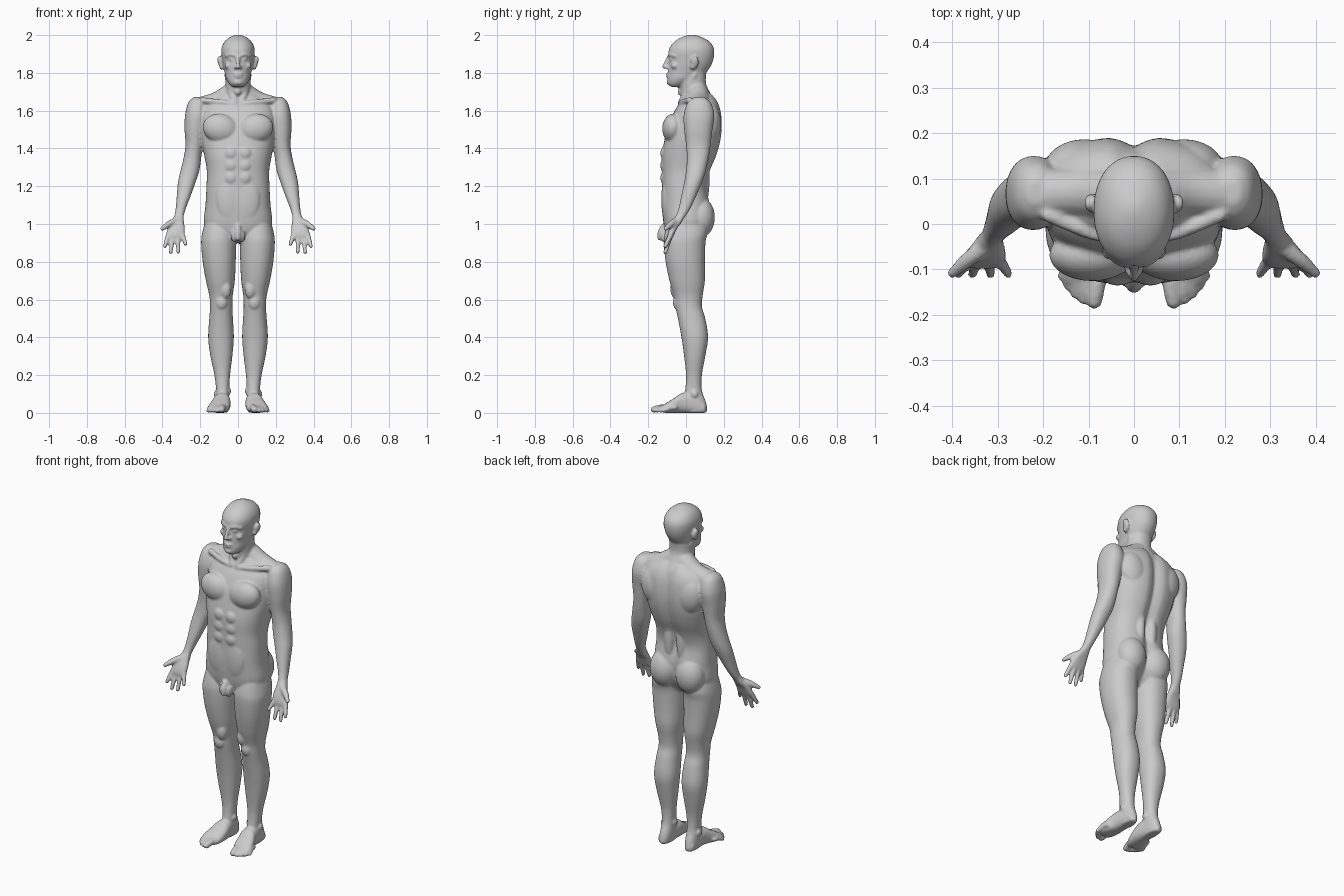
import bpy, bmesh
from math import sin, cos, pi, exp
from mathutils import Vector, Matrix

bm = bmesh.new()


def skin(rings, both):
    """Close a stack of rings into a solid, optionally with its mirror image."""
    for s in ((1, -1) if both else (1,)):
        vs = [[bm.verts.new((s * p[0], p[1], p[2])) for p in r] for r in rings]
        n = len(vs[0])
        for a, b in zip(vs, vs[1:]):
            for i in range(n):
                bm.faces.new((a[i], a[(i + 1) % n], b[(i + 1) % n], b[i]))
        bm.faces.new(vs[0][::-1])
        bm.faces.new(vs[-1])


def spline(rows, steps=4):
    """Catmull-Rom through rows of numbers."""
    out = []
    for i in range(len(rows) - 1):
        p0, p1 = rows[max(i - 1, 0)], rows[i]
        p2, p3 = rows[i + 1], rows[min(i + 2, len(rows) - 1)]
        for k in range(steps):
            t = k / steps
            out.append([0.5 * (2 * b + (c - a) * t + (2 * a - 5 * b + 4 * c - d) * t * t
                               + (3 * b - a - 3 * c + d) * t ** 3)
                        for a, b, c, d in zip(p0, p1, p2, p3)])
    return out + [list(rows[-1])]


def loft(rows, both=True, power=2.2, along_y=False, groove=0, n=40):
    """Rows are (position, x0, x1, b0, b1): bounds of each cross-section."""
    rings = []
    for t, x0, x1, b0, b1 in spline(rows):
        ring = []
        for i in range(n):
            c, s = cos(2 * pi * i / n), sin(2 * pi * i / n)
            x = (x0 + x1) / 2 + (x1 - x0) / 2 * abs(c) ** (2 / power) * (1 if c > 0 else -1)
            b = (b0 + b1) / 2 + (b1 - b0) / 2 * abs(s) ** (2 / power) * (1 if s > 0 else -1)
            if s > 0:
                b -= groove * exp(-(x / 0.03) ** 2)
            ring.append((x, t, b) if along_y else (x, b, t))
        rings.append(ring)
    skin(rings, both)


def blob(c, r, both=True, tilt=0):
    """Ellipsoid, tilted in the front plane."""
    rot = Matrix.Rotation(tilt, 3, 'Y')
    rings = []
    for j in range(1, 16):
        a = pi * j / 16
        rings.append([Vector(c) + rot @ Vector((r[0] * sin(a) * cos(2 * pi * i / 24),
                      r[1] * sin(a) * sin(2 * pi * i / 24), -r[2] * cos(a))) for i in range(24)])
    skin(rings, both)


def tube(rows, both=True, n=16):
    """Round-ended tube through (x, y, z, radius) rows."""
    pts = spline(rows, 5)
    P = [Vector(p[:3]) for p in pts]
    R = [p[3] for p in pts]
    d0, d1 = (P[1] - P[0]).normalized(), (P[-1] - P[-2]).normalized()
    caps = (0.95, 0.75, 0.4)
    sec = [(P[0] - d0 * R[0] * k, R[0] * (1 - k * k) ** .5, d0) for k in caps]
    for i in range(len(P)):
        d = (P[min(i + 1, len(P) - 1)] - P[max(i - 1, 0)]).normalized()
        sec.append((P[i], R[i], d))
    sec += [(P[-1] + d1 * R[-1] * k, R[-1] * (1 - k * k) ** .5, d1) for k in caps[::-1]]
    rings = []
    for p, r, d in sec:
        u = d.cross(Vector((0.3, 1, 0.1))).normalized()
        v = d.cross(u)
        rings.append([p + r * (u * cos(2 * pi * i / n) + v * sin(2 * pi * i / n)) for i in range(n)])
    skin(rings, both)


# Torso
torso = [(.90, .07, -.07, .06), (.94, .14, -.10, .09), (1.0, .18, -.118, .12), (1.1, .172, -.128, .128),
         (1.2, .167, -.127, .112), (1.28, .165, -.128, .13), (1.36, .178, -.128, .163), (1.44, .193, -.115, .185),
         (1.52, .198, -.095, .193), (1.6, .195, -.06, .186), (1.65, .16, -.025, .168), (1.69, .085, -.01, .14)]
loft([(z, -w, w, f, b) for z, w, f, b in torso], False, 2.5, groove=.022, n=64)
# Chest, belly, back and buttock muscles
blob((.092, -.068, 1.505), (.096, .058, .078), tilt=-.25)
for z in (1.375, 1.31, 1.245):
    blob((.036, -.116, z), (.034, .02, .034))
blob((.045, -.105, 1.13), (.07, .026, .12))
blob((.11, .125, 1.53), (.085, .062, .11), tilt=.2)
blob((.04, .095, 1.24), (.03, .03, .15))
blob((.084, .077, 1.035), (.084, .076, .105))
# Shoulder slope and collar bones
tube([(.03, .06, 1.69, .06), (.11, .07, 1.645, .055), (.21, .065, 1.615, .055)])
tube([(.02, -.03, 1.635, .014), (.09, -.022, 1.645, .014), (.19, .02, 1.655, .016)])

# Neck
loft([(1.58, -.09, .09, -.05, .17), (1.65, -.075, .075, -.025, .155), (1.70, -.068, .068, -.03, .125),
      (1.75, -.066, .066, -.035, .105), (1.82, -.066, .066, -.04, .11)], False)
tube([(.055, .045, 1.79, .018), (.038, .0, 1.70, .017), (.014, -.03, 1.64, .014)])
blob((0, -.03, 1.70), (.016, .015, .02), False)

# Head
head = [(1.725, .025, -.078, -.035), (1.74, .044, -.094, .0), (1.77, .063, -.097, .06), (1.80, .07, -.095, .105),
        (1.84, .079, -.093, .133), (1.875, .085, -.09, .146), (1.91, .089, -.093, .15), (1.94, .085, -.083, .144),
        (1.97, .068, -.056, .12), (1.99, .042, -.02, .082), (2.002, .012, .02, .045)]
loft([(z, -w, w, f, b) for z, w, f, b in head], False, 2.15, n=48)
# Face: nose, brows, eyes, cheeks, lips, chin
tube([(0, -.092, 1.885, .009), (0, -.106, 1.855, .010), (0, -.116, 1.832, .011)], False)
blob((.012, -.1, 1.829), (.01, .013, .009))
tube([(.012, -.089, 1.891, .009), (.035, -.083, 1.897, .009), (.062, -.059, 1.89, .009)])
blob((.033, -.077, 1.872), (.015, .011, .009))
blob((.05, -.058, 1.838), (.022, .022, .018))
blob((0, -.096, 1.793), (.026, .011, .006), False)
blob((0, -.095, 1.78), (.022, .011, .006), False)
blob((0, -.089, 1.75), (.025, .014, .015), False)
# Ears
blob((.094, .046, 1.857), (.013, .022, .034), tilt=.25)
blob((.088, .034, 1.835), (.012, .012, .02))

# Arms
loft([(1.672, .195, .235, .045, .095), (1.645, .17, .262, .01, .13), (1.58, .16, .28, -.012, .15),
      (1.5, .17, .283, -.01, .14), (1.42, .185, .278, .0, .13), (1.35, .195, .288, .005, .12),
      (1.28, .205, .305, .0, .105), (1.22, .225, .318, -.01, .085), (1.15, .25, .324, -.025, .055),
      (1.08, .277, .33, -.04, .022), (1.03, .291, .338, -.058, -.01)])
# Palms
loft([(1.05, .288, .335, -.05, -.005), (1.015, .287, .35, -.07, -.02), (.98, .282, .37, -.087, -.045),
      (.945, .283, .381, -.098, -.062), (.928, .292, .374, -.098, -.07)], power=2.6)
# Fingers: base x, z then tip x, z
for bx, bz, tx, tz in [(.367, .95, .387, .882), (.345, .945, .356, .85),
                       (.32, .945, .316, .852), (.297, .95, .277, .893)]:
    tube([(bx, -.078, bz, .0135), ((bx + tx) / 2, -.094, (bz + tz) / 2, .0125), (tx, -.11, tz, .0105)])
tube([(.325, -.05, 1.02, .018), (.365, -.078, 1.0, .017), (.4, -.108, .975, .0115)])

# Legs
loft([(1.0, .03, .178, -.1, .1), (.95, .012, .19, -.113, .112), (.9, .010, .195, -.118, .103),
      (.8, .012, .187, -.108, .1), (.7, .017, .17, -.088, .1), (.62, .028, .152, -.064, .088),
      (.56, .03, .148, -.056, .085), (.5, .027, .152, -.043, .102), (.4, .022, .158, -.024, .117),
      (.3, .03, .146, -.01, .102), (.2, .042, .125, .0, .084), (.12, .047, .116, -.005, .084),
      (.06, .047, .118, -.02, .105), (.02, .05, .116, -.02, .113), (.001, .056, .11, -.01, .107)])
# Knees and ankle bones
blob((.087, -.045, .585), (.032, .024, .04))
blob((.065, -.055, .655), (.03, .028, .05))
blob((.05, .035, .115), (.014, .02, .02))
blob((.115, .045, .1), (.014, .02, .02))
# Feet
loft([(.1, .06, .112, .0, .05), (.04, .047, .12, .0, .1), (-.02, .04, .13, .0, .105), (-.06, .04, .146, .0, .08),
      (-.1, .046, .158, .0, .055), (-.13, .06, .155, .003, .036)], power=2.5, along_y=True)
# Toes: base x, tip x, tip y, radius
for bx, tx, ty, r in [(.075, .087, -.17, .0175), (.103, .111, -.166, .0125), (.12, .129, -.153, .012),
                      (.134, .145, -.136, .0115), (.144, .157, -.116, .0115)]:
    tube([(bx, ty + .06, .028, r), ((bx + tx) / 2, ty + .03, .026, r), (tx, ty, r, r)])

# Groin
tube([(0, -.118, .985, .016), (0, -.134, .955, .017), (0, -.138, .925, .014)], False)
blob((.016, -.112, .938), (.022, .026, .036))

# Fuse all parts into one smooth skin
mesh = bpy.data.meshes.new("body")
bm.to_mesh(mesh)
bm.free()
body = bpy.data.objects.new("body", mesh)
bpy.context.collection.objects.link(body)
remesh = body.modifiers.new("fuse", 'REMESH')
remesh.mode = 'VOXEL'
remesh.voxel_size = 0.0062
remesh.use_smooth_shade = True
smooth = body.modifiers.new("soften", 'SMOOTH')
smooth.factor = 0.5
smooth.iterations = 5
